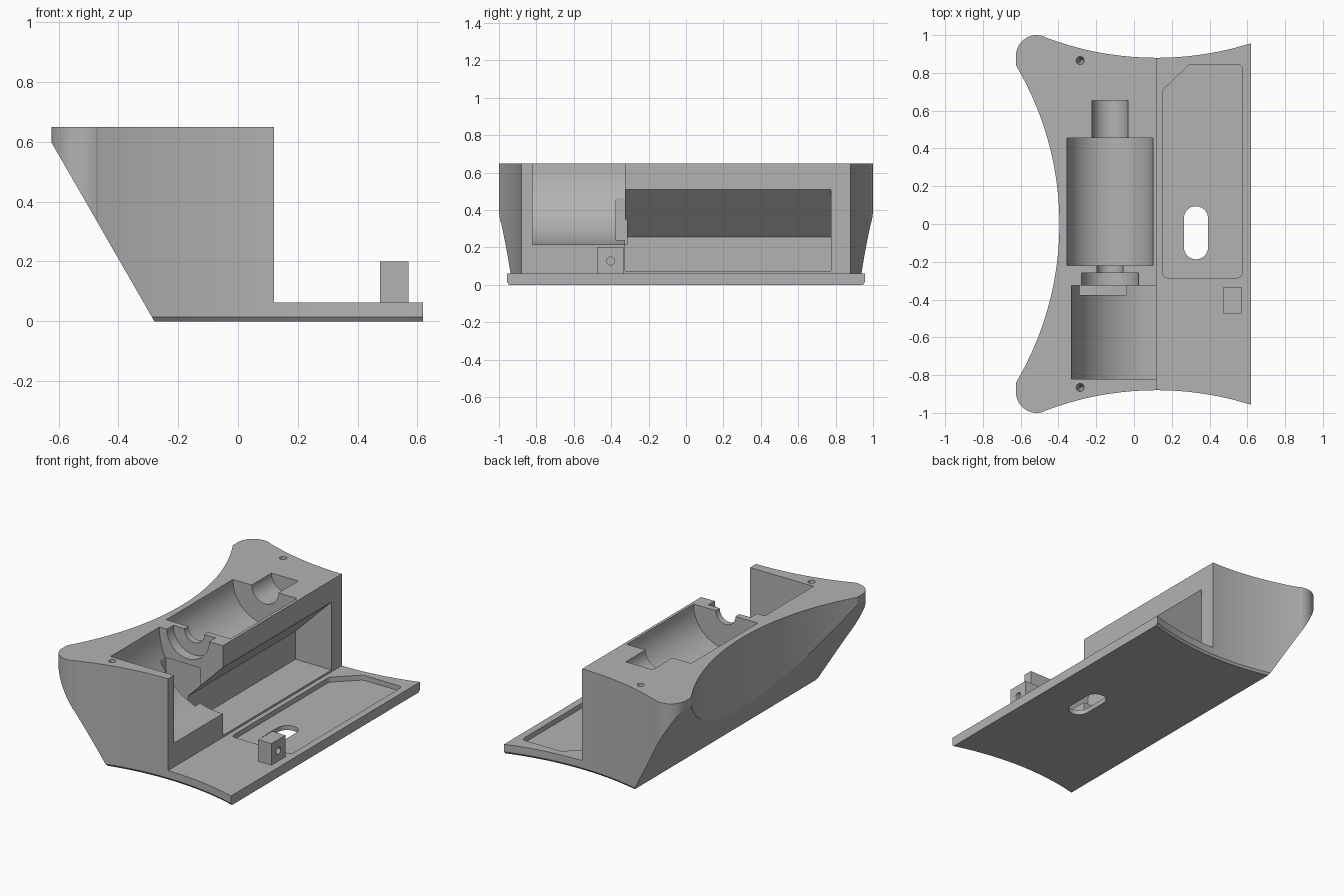
import bpy, bmesh
from math import sin, cos, pi, radians, sqrt

if "Cube" in bpy.data.objects:
    bpy.data.objects.remove(bpy.data.objects["Cube"])

grey = bpy.data.materials.new("plain grey")
grey.use_nodes = True
COLOUR = (0.45, 0.45, 0.45, 1)
grey.diffuse_color = COLOUR
grey.node_tree.nodes["Principled BSDF"].inputs["Base Color"].default_value = COLOUR

# How a 2D profile point and a depth map to 3D for each extrusion axis
PLACE = {
    "x": lambda p, d: (d, p[0], p[1]),
    "y": lambda p, d: (p[0], d, p[1]),
    "z": lambda p, d: (p[0], p[1], d),
}


def loft(name, rings, axis):
    """Solid through matching 2D rings given as (points, depth)."""
    bm = bmesh.new()
    loops = [[bm.verts.new(PLACE[axis](p, d)) for p in pts] for pts, d in rings]
    for a, b in zip(loops, loops[1:]):
        for i in range(len(a)):
            j = (i + 1) % len(a)
            bm.faces.new((a[i], a[j], b[j], b[i]))
    bm.faces.new(loops[0])
    bm.faces.new(loops[-1])
    bmesh.ops.recalc_face_normals(bm, faces=bm.faces)
    mesh = bpy.data.meshes.new(name)
    bm.to_mesh(mesh)
    bm.free()
    mesh.materials.append(grey)
    obj = bpy.data.objects.new(name, mesh)
    bpy.context.collection.objects.link(obj)
    return obj


def prism(name, pts, axis, lo, hi):
    return loft(name, [(pts, lo), (pts, hi)], axis)


def arc(cx, cy, r, start, end, n=16):
    angles = [radians(start + (end - start) * i / n) for i in range(n + 1)]
    return [(cx + r * cos(a), cy + r * sin(a)) for a in angles]


def circle(cx, cy, r, n=48):
    return arc(cx, cy, r, 0, 360, n)[:-1]


def rect(x0, x1, y0, y1):
    return [(x0, y0), (x1, y0), (x1, y1), (x0, y1)]


def combine(target, tool, operation="DIFFERENCE"):
    """Apply a boolean, then drop the tool."""
    mod = target.modifiers.new("cut", "BOOLEAN")
    mod.operation, mod.solver, mod.object = operation, "EXACT", tool
    bpy.context.view_layer.objects.active = target
    bpy.ops.object.modifier_apply(modifier=mod.name)
    bpy.data.objects.remove(tool)


def smooth(obj):
    bpy.ops.object.select_all(action="DESELECT")
    obj.select_set(True)
    bpy.context.view_layer.objects.active = obj
    bpy.ops.object.shade_smooth_by_angle(angle=radians(20))


TOP, BASE, FACE = 0.65, 0.062, 0.12

# Plan outline: hollow ends, rounded horns and a hollow back
half = []
for i in range(33):
    x = 0.62 - 1.09 * i / 32
    half.append((x, 0.88 + 1.66 - sqrt(1.66 ** 2 - (x - FACE) ** 2)))
half += arc(-0.515, 0.89, 0.11, 68, 180)
for i in range(24):
    y = 0.84 * (1 - i / 24)
    half.append((-2.045 + sqrt(1.65 ** 2 - y * y), y))
outline = half + [(-0.395, 0)] + [(x, -y) for x, y in reversed(half)]
chamfered = [(x, y * 0.988) for x, y in outline]
body = loft("housing_body", [(chamfered, 0), (outline, 0.014), (outline, TOP)], "z")

# Side profile: sloped back, tall block and thin shelf
profile = [(-0.2225, -0.1), (0.8, -0.1), (0.8, BASE), (FACE, BASE), (FACE, 0.8), (-0.74, 0.8)]
combine(body, prism("side_profile", profile, "y", -1.2, 1.2), "INTERSECT")

# Half-round seats for the motor, its shafts and the collar
for name, radius, lo, hi in (
    ("motor_seat", 0.228, -0.22, 0.455),
    ("rear_shaft_seat", 0.095, 0.4, 0.655),
    ("front_shaft_seat", 0.07, -0.3, -0.18),
    ("collar_seat", 0.15, -0.36, -0.26),
):
    combine(body, prism(name, circle(-0.127, TOP, radius, 64), "y", lo, hi))

# Wheel bay, open at the top and the shelf side
bay = arc(0.105, TOP, 0.435, 180, 270, 32) + [(0.3, 0.215), (0.3, 0.8), (-0.33, 0.8)]
combine(body, prism("wheel_bay", bay, "y", -0.82, -0.325))
combine(body, prism("bay_slot", rect(-0.29, -0.04, -0.375, -0.315), "z", 0.215, 0.465))

# Long compartment with a sloping ceiling
pocket = [(0.3, 0.075), (0.3, 0.51), (FACE, 0.51), (-0.135, 0.255), (-0.135, 0.075)]
combine(body, prism("compartment", pocket, "y", -0.3255, 0.775))

# Screw holes tapering to a point at the bottom
for y in (-0.865, 0.865):
    rings = [(circle(-0.285, y, 0.002, 24), 0.2), (circle(-0.285, y, 0.022, 24), TOP + 0.02)]
    combine(body, loft("screw_hole", rings, "z"))

# Shallow tray in the shelf, with one clipped corner
r = 0.03
tray = (arc(0.18, -0.255, r, 180, 270, 6) + arc(0.545, -0.255, r, 270, 360, 6)
        + arc(0.545, 0.815, r, 0, 90, 6) + arc(0.31, 0.805, 0.04, 90, 135, 6)
        + arc(0.19, 0.69, 0.04, 135, 180, 6))
combine(body, prism("shelf_tray", tray, "z", 0.03, 0.2))

# Cable slot through the shelf
slot = arc(0.328, 0.03, 0.064, 0, 180) + arc(0.328, -0.123, 0.064, 180, 360)
combine(body, prism("cable_slot", slot, "z", -0.1, 0.2))
smooth(body)

# Small drilled post on the shelf
post = prism("drilled_post", rect(0.475, 0.57, -0.475, -0.333), "z", BASE - 0.01, 0.2)
combine(post, prism("post_hole", circle(-0.403, 0.128, 0.021, 32), "x", 0.4, 0.7))
smooth(post)
